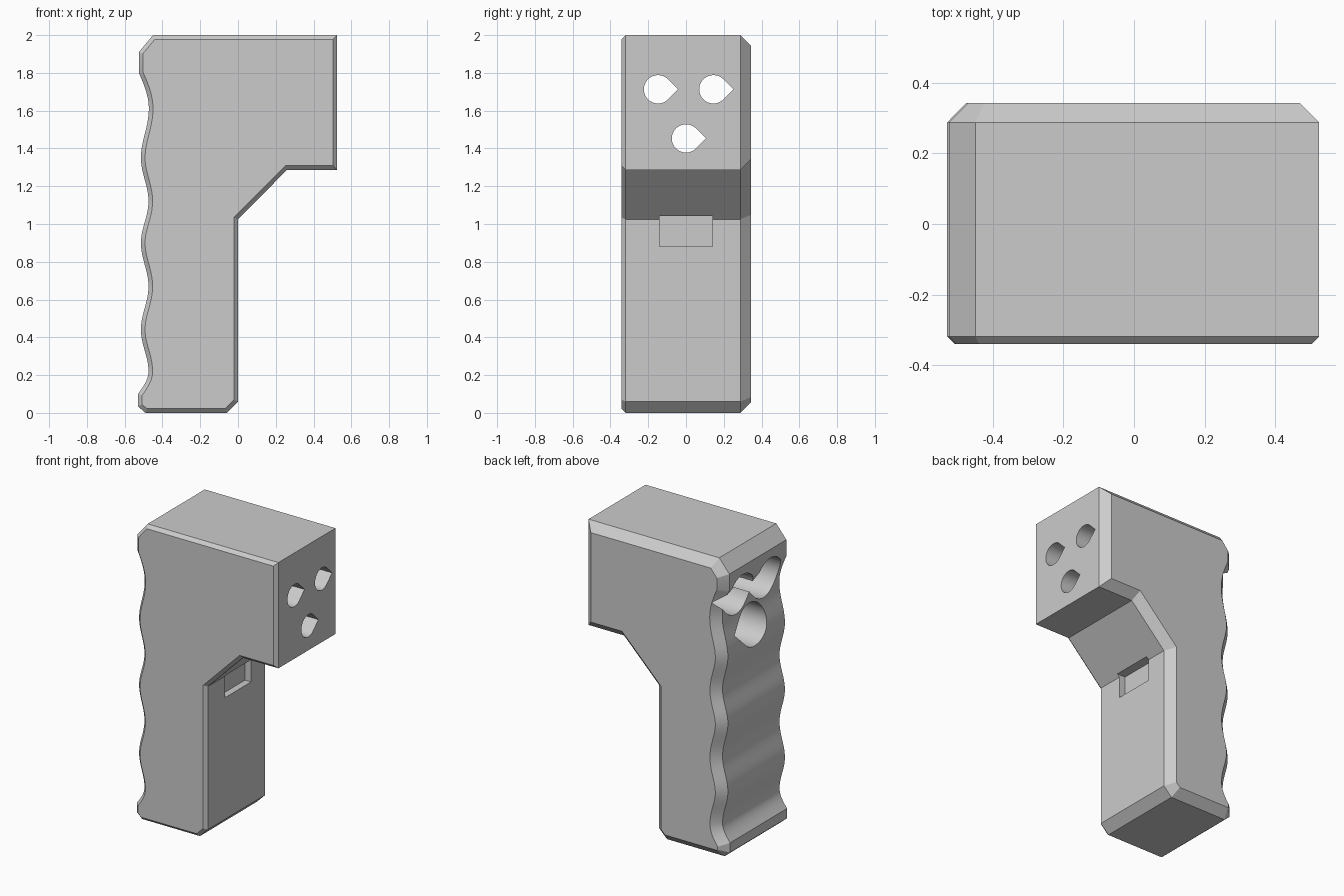
import bpy, bmesh, math
from mathutils import Vector

cube = bpy.data.objects.get("Cube")
if cube:
    bpy.data.objects.remove(cube, do_unlink=True)

grey = bpy.data.materials.new("light grey plastic")
grey.use_nodes = True
grey.diffuse_color = (0.6, 0.6, 0.6, 1)
grey.node_tree.nodes["Principled BSDF"].inputs["Base Color"].default_value = (0.6, 0.6, 0.6, 1)


def loft(name, rings):
    """Closed solid through rings of equal point count."""
    bm = bmesh.new()
    loops = [[bm.verts.new(p) for p in ring] for ring in rings]
    n = len(loops[0])
    for a, b in zip(loops, loops[1:]):
        for i in range(n):
            j = (i + 1) % n
            bm.faces.new((a[i], a[j], b[j], b[i]))
    bm.faces.new(loops[0])
    bm.faces.new(loops[-1])
    bmesh.ops.recalc_face_normals(bm, faces=bm.faces)
    mesh = bpy.data.meshes.new(name)
    bm.to_mesh(mesh)
    bm.free()
    mesh.materials.append(grey)
    obj = bpy.data.objects.new(name, mesh)
    bpy.context.collection.objects.link(obj)
    return obj


def inset(points, dist):
    """Mitred inward offset of a counter-clockwise outline."""
    out = []
    for i, p in enumerate(points):
        d1 = (p - points[i - 1]).normalized()
        d2 = (points[(i + 1) % len(points)] - p).normalized()
        n1, n2 = Vector((-d1.y, d1.x)), Vector((-d2.y, d2.x))
        out.append(p + (n1 + n2) * dist / (1 + n1.dot(n2)))
    return out


def teardrop(name, y, z, radius, x0, x1):
    """Bore along x with its point towards +y."""
    steps = 36
    shape = [(radius * math.sqrt(2), 0)]
    for i in range(steps + 1):
        a = math.radians(45 + 270 * i / steps)
        shape.append((radius * math.cos(a), radius * math.sin(a)))
    return loft(name, [[(x, y + u, z + v) for u, v in shape] for x in (x0, x1)])


# Finger grip: smooth curve through alternating hollows and bumps
keys = [(-0.525, 1.80), (-0.472, 1.61), (-0.514, 1.35), (-0.474, 1.12), (-0.514, 0.90),
        (-0.474, 0.67), (-0.514, 0.44), (-0.474, 0.22), (-0.53, 0.10)]
grip = []
for k, ((xa, za), (xb, zb)) in enumerate(zip(keys, keys[1:])):
    for i in range(10):
        t = i / 10
        if k == 0:
            s = math.sin(t * math.pi / 2)
        elif k == len(keys) - 2:
            s = 1 - math.cos(t * math.pi / 2)
        else:
            s = (1 - math.cos(t * math.pi)) / 2
        grip.append((xa + (xb - xa) * s, za + (zb - za) * t))
grip.append(keys[-1])

# Body outline, counter-clockwise as seen from the front
outline = [(-0.45, 2), (-0.525, 1.91)] + grip + [
    (-0.53, 0.035), (-0.49, 0), (-0.06, 0), (0, 0.06), (0, 1.025),
    (0.26, 1.287), (0.525, 1.287), (0.525, 2)]
outline = [Vector(p) for p in outline]

# Narrow chamfer at the front, wide chamfer at the back
sections = [(-0.341, 0.022), (-0.319, 0), (0.288, 0), (0.343, 0.055)]
body = loft("handle_body", [[(p.x, y, p.y) for p in inset(outline, d)] for y, d in sections])

# Bores with wider entries on the grip side, and the switch recess
cutters = []
for y, z in ((-0.148, 1.713), (0.145, 1.713), (0, 1.453)):
    cutters.append(teardrop("through_bore", y, z, 0.075, -1, 1))
    cutters.append(teardrop("wide_bore", y, z, 0.14, -1, -0.02))
recess = [(-0.14, 0.88), (0.14, 0.88), (0.14, 1.042), (-0.14, 1.042)]
cutters.append(loft("switch_recess", [[(x, y, z) for y, z in recess] for x in (-0.045, 0.1)]))

bpy.context.view_layer.objects.active = body
for cutter in cutters:
    cutter.hide_render = True
    mod = body.modifiers.new("cut", 'BOOLEAN')
    mod.operation = 'DIFFERENCE'
    mod.solver = 'EXACT'
    mod.object = cutter
    bpy.ops.object.modifier_apply(modifier=mod.name)
    bpy.data.objects.remove(cutter, do_unlink=True)

# Smooth waves and bores, crisp chamfers
bpy.ops.object.select_all(action='DESELECT')
body.select_set(True)
bpy.ops.object.shade_smooth_by_angle(angle=math.radians(25))
